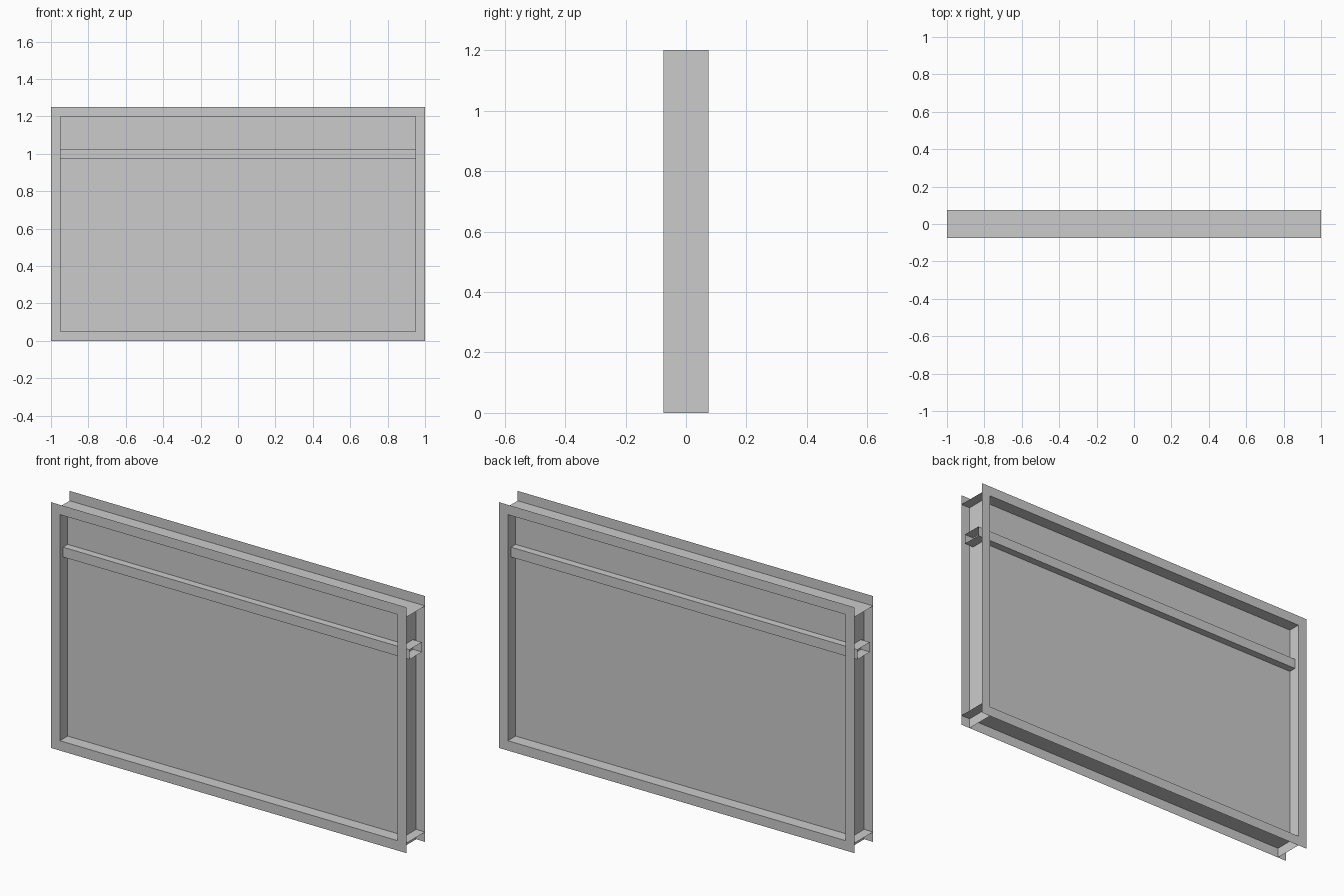
import bpy

if "Cube" in bpy.data.objects:
    bpy.data.objects.remove(bpy.data.objects["Cube"])

W, H, D, T = 1.0, 1.25, 0.075, 0.05   # half width, height, half depth, flange width


def mesh_object(name, verts, faces):
    me = bpy.data.meshes.new(name)
    me.from_pydata(verts, [], faces)
    ob = bpy.data.objects.new(name, me)
    bpy.context.collection.objects.link(ob)
    return ob


def sweep(name, profile, a, b, place, closed=False):
    """Thin sheet: extrude a 2D profile from a to b; place maps (u, y, t) to xyz."""
    n = len(profile)
    verts = [place(u, y, t) for t in (a, b) for u, y in profile]
    faces = [(i, (i + 1) % n, (i + 1) % n + n, i + n) for i in range(n if closed else n - 1)]
    return mesh_object(name, verts, faces)


def along_x(u, y, t):
    return (t, y, u)


def along_z(u, y, t):
    return (u, y, t)


def channel(web, lip):
    return [(lip, -D), (web, -D), (web, D), (lip, D)]


# outward-facing channels of the frame
sweep("top_channel", channel(H - T, H), -W, W, along_x)
sweep("bottom_channel", channel(T, 0), -W, W, along_x)
for side, s in (("left", -1), ("right", 1)):
    sweep(side + "_channel", channel(s * (W - T), s * W), 0, H - T, along_z)

# open-ended tube rail across the panel
r = 0.05
sweep("cross_rail", [(0.975, -r), (1.025, -r), (1.025, r), (0.975, r)], -W, W, along_x, closed=True)

# infill panel
bpy.ops.mesh.primitive_cube_add(size=1, location=(0, 0, H / 2))
panel = bpy.context.object
panel.name = "infill_panel"
panel.scale = (2 * (W - T), 0.025, H - 2 * T)
bpy.ops.object.transform_apply(location=False, rotation=False, scale=True)
